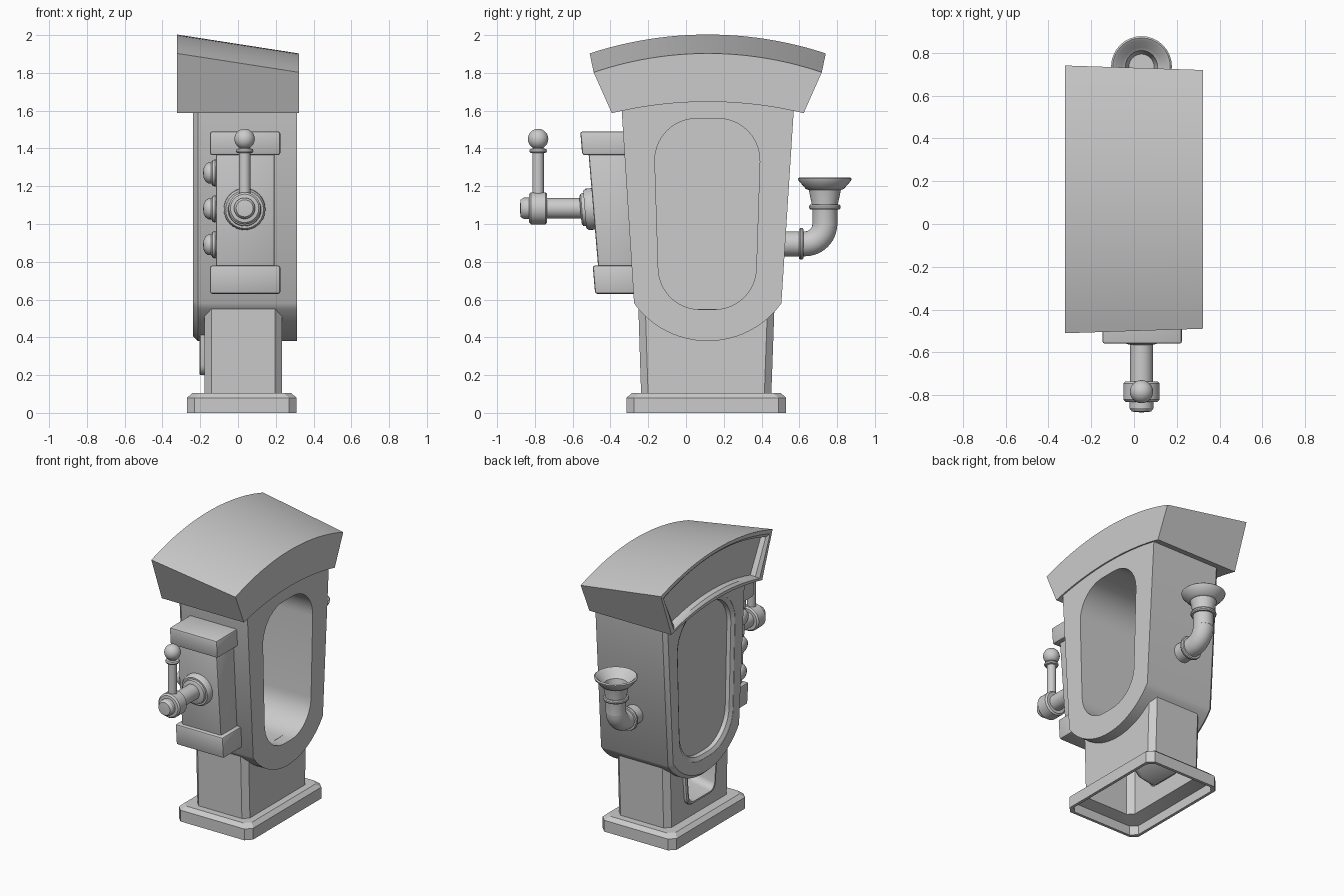
import bpy, bmesh
from math import sin, cos, tan, pi, sqrt, atan2
from mathutils import Vector

if "Cube" in bpy.data.objects:
    bpy.data.objects.remove(bpy.data.objects["Cube"])

CY = 0.115   # centre line of the cabinet in y
LX = 0.035   # centre line of the lever and horn in x


def loft(name, loops, caps=(True, True), ring=False, bevel=0, angle=0.6):
    """Skin a list of equal-length point loops."""
    bm = bmesh.new()
    rows = [[bm.verts.new(p) for p in lp] for lp in loops]
    n = len(rows[0])
    for a, b in zip(rows, rows[1:] + rows[:1] if ring else rows[1:]):
        for i in range(n):
            bm.faces.new((a[i], a[(i + 1) % n], b[(i + 1) % n], b[i]))
    if not ring:
        for row, cap in ((rows[0], caps[0]), (rows[-1], caps[1])):
            if cap:
                bm.faces.new(row)
    bmesh.ops.remove_doubles(bm, verts=bm.verts, dist=1e-5)
    bmesh.ops.recalc_face_normals(bm, faces=bm.faces)
    me = bpy.data.meshes.new(name)
    bm.to_mesh(me)
    bm.free()
    ob = bpy.data.objects.new(name, me)
    bpy.context.collection.objects.link(ob)
    bpy.ops.object.select_all(action='DESELECT')
    bpy.context.view_layer.objects.active = ob
    ob.select_set(True)
    if bevel:
        m = ob.modifiers.new("bevel", 'BEVEL')
        m.width, m.segments = bevel, 2
        bpy.ops.object.modifier_apply(modifier=m.name)
    bpy.ops.object.shade_smooth_by_angle(angle=angle)
    return ob


def cut(ob, cutter):
    m = ob.modifiers.new("cut", 'BOOLEAN')
    m.operation, m.object, m.solver = 'DIFFERENCE', cutter, 'EXACT'
    bpy.ops.object.select_all(action='DESELECT')
    bpy.context.view_layer.objects.active = ob
    ob.select_set(True)
    bpy.ops.object.modifier_apply(modifier=m.name)
    bpy.data.objects.remove(cutter)
    bpy.ops.object.shade_smooth_by_angle(angle=0.6)


def circle(c, axis, r, n=32):
    axis = Vector(axis).normalized()
    u = axis.orthogonal().normalized()
    v = axis.cross(u)
    return [Vector(c) + r * (cos(2 * pi * i / n) * u + sin(2 * pi * i / n) * v) for i in range(n)]


def lathe(name, origin, axis, profile, n=32):
    a = Vector(axis).normalized()
    return loft(name, [circle(Vector(origin) + a * h, a, r, n) for r, h in profile])


def arc(half, z, sag, n=24):
    """Circular arc in (y, z) from +half to -half, bulging by sag."""
    R = (half * half + sag * sag) / (2 * abs(sag))
    s = 1 if sag > 0 else -1
    t = atan2(half, R - abs(sag))
    return [(CY + R * sin(t - 2 * t * i / n),
             z + s * (R * cos(t - 2 * t * i / n) - sqrt(R * R - half * half))) for i in range(n + 1)]


def rounded(pts, radii, seg=10):
    """Round the corners of a convex polygon."""
    out = []
    for i, (p, r) in enumerate(zip(pts, radii)):
        p = Vector(p)
        a = (Vector(pts[i - 1]) - p).normalized()
        b = (Vector(pts[(i + 1) % len(pts)]) - p).normalized()
        half = a.angle(b) / 2
        c = p + (a + b).normalized() * (r / sin(half))
        s, e = p + a * (r / tan(half)) - c, p + b * (r / tan(half)) - c
        w = s.angle(e)
        for k in range(seg + 1):
            f = k / seg
            out.append(tuple(c + s * (sin(w - w * f) / sin(w)) + e * (sin(w * f) / sin(w))))
    return out


def at_x(loop, x, d=0.0):
    """Place a (y, z) loop at x, grown outward by d."""
    ys, zs = [p[0] for p in loop], [p[1] for p in loop]
    cy, cz = (max(ys) + min(ys)) / 2, (max(zs) + min(zs)) / 2
    fy, fz = 1 + d / (max(ys) - cy), 1 + d / (max(zs) - cz)
    return [(x, cy + (y - cy) * fy, cz + (z - cz) * fz) for y, z in loop]


def rect(x0, x1, y0, y1, z, c=0.0, d=0.0):
    """Rectangle at height z with chamfered corners, grown by d."""
    x0, x1, y0, y1 = x0 - d, x1 + d, y0 - d, y1 + d
    if not c:
        return [(x0, y0, z), (x1, y0, z), (x1, y1, z), (x0, y1, z)]
    return [(x0 + c, y0, z), (x1 - c, y0, z), (x1, y0 + c, z), (x1, y1 - c, z),
            (x1 - c, y1, z), (x0 + c, y1, z), (x0, y1 - c, z), (x0, y0 + c, z)]


# cabinet: tapered, round-bottomed, with a deep oval recess and a rimmed panel
outline = arc(0.39, 0.58, -0.2) + [(CY - 0.463, 1.72), (CY + 0.463, 1.72)]
cabinet = loft("cabinet", [at_x(outline, 0.312), at_x(outline, -0.212), at_x(outline, -0.238, -0.025)])
oval = rounded([(-0.172, 1.558), (-0.14, 0.548), (0.365, 0.548), (0.398, 1.558)], [0.22] * 4)
cut(cabinet, loft("recess_cutter", [at_x(oval, 0.5), at_x(oval, -0.16)]))
cut(cabinet, loft("panel_cutter", [at_x(oval, -0.3, 0.045), at_x(oval, -0.236, 0.045),
                                   at_x(oval, -0.222, 0.02), at_x(oval, -0.195, 0.015)]))


# roof: arched, sloping down to the right, framed recess on the left end
def roof_loop(x, half_top, ztop, d=0.0):
    top = arc(half_top - d * 1.3, ztop - d, 0.1)
    bottom = arc(0.508 - d * 1.3, 1.587 + d, 0.06)
    return [(x, y, z) for y, z in top + bottom[::-1]]


loft("roof", [roof_loop(0.322, 0.604, 1.803), roof_loop(-0.322, 0.625, 1.903),
              roof_loop(-0.322, 0.625, 1.903, 0.022), roof_loop(-0.305, 0.625, 1.903, 0.04),
              roof_loop(-0.27, 0.625, 1.903, 0.045)])

# hollow pedestal and stepped foot
P = (-0.178, 0.234, -0.238, 0.452)
F = (-0.27, 0.31, -0.315, 0.53)
pedestal = loft("pedestal", [
    rect(*F, 0, 0.04, -0.02), rect(*F, 0, 0.04), rect(*F, 0.08, 0.04),
    rect(*F, 0.105, 0.04, -0.028), rect(*P, 0.105, 0.037),
    rect(-0.178, 0.234, -0.252, 0.468, 0.55, 0.037),
    rect(*P, 0.55, 0.037, -0.015), rect(*P, 0.09, 0.037, -0.015),
    rect(*F, 0.065, 0.04, -0.02)], ring=True, angle=0.4)

# payout tray in the left side of the pedestal
tray = rounded([(CY - 0.18, 0.46), (CY - 0.155, 0.2), (CY + 0.155, 0.2), (CY + 0.18, 0.46)],
               [0.02, 0.06, 0.06, 0.02], 6)
cut(pedestal, loft("tray_cutter", [at_x(tray, -0.3, -0.01), at_x(tray, -0.15, -0.01)]))
shrunk = [(CY + (y - CY) * 0.8, 0.46 - (0.46 - z) * 0.6) for y, z in tray]
middle = [(CY + (y - CY) * 0.88, 0.46 - (0.46 - z) * 0.83) for y, z in tray]
loft("payout_tray", [at_x(tray, -0.165), at_x(tray, -0.198), at_x(tray, -0.205, -0.006),
                     at_x(tray, -0.205, -0.018), at_x(tray, -0.185, -0.028),
                     at_x(middle, -0.06), at_x(shrunk, 0.01),
                     at_x(shrunk, 0.01, 0.01), at_x(middle, -0.06, 0.01),
                     at_x(tray, -0.165, -0.015)], caps=(False, False))
loft("tray_back", [at_x(shrunk, 0.003), at_x(shrunk, 0.01, 0.005)])


# lever housing with top and bottom caps, leaning forward
def lean(z):
    return -0.4 - 0.0845 * z


for name, half, z0, z1, out in (("lever_housing", 0.155, 0.7, 1.43, 0),
                                ("housing_top_cap", 0.186, 1.365, 1.49, 0.034),
                                ("housing_bottom_cap", 0.186, 0.63, 0.78, 0.028)):
    loft(name, [rect(LX + 0.003 - half, LX + 0.003 + half, lean(z) - out, -0.25, z) for z in (z0, z1)],
         bevel=0.012)

# three buttons on the left of the housing
for i, z in enumerate((0.89, 1.08, 1.27)):
    lathe(f"button_{i + 1}", (-0.112, -0.345 - 0.053 * z, z), (-1, 0, 0),
          [(0.068, 0), (0.072, 0.01), (0.068, 0.022), (0.055, 0.03), (0.055, 0.045),
           (0.045, 0.06), (0.025, 0.07), (0, 0.073)], 24)

# lever: flange, shaft, hub, arm and ball
lathe("lever_flange", (LX, lean(1.08), 1.08), (0, -1, -0.0845),
      [(0.11, -0.02), (0.11, 0.03), (0.1, 0.045), (0.088, 0.045), (0.085, 0.06), (0.07, 0.068), (0, 0.068)])
lathe("lever_shaft", (LX, 0, 1.083), (0, -1, 0), [(0.054, 0.5), (0.054, 0.75)])
lathe("lever_hub", (LX, 0, 1.083), (0, -1, 0),
      [(0, 0.735), (0.075, 0.735), (0.085, 0.745), (0.085, 0.82), (0.075, 0.83), (0.056, 0.832),
       (0.056, 0.86), (0.045, 0.876), (0, 0.88)])
lathe("lever_arm", (LX, -0.783, 0), (0, 0, 1),
      [(0.03, 1.13), (0.03, 1.375), (0.043, 1.378), (0.047, 1.387), (0.043, 1.397), (0.028, 1.4), (0.028, 1.42)])
lathe("lever_ball", (LX, -0.783, 1.45), (0, 0, 1),
      [(0.054 * sin(pi * i / 14), -0.054 * cos(pi * i / 14)) for i in range(15)])

# horn: elbow pipe, two rings and a flared bell
C = Vector((LX, 0.63, 1.0))
elbow = []
for i in range(9):
    t = pi / 2 * i / 8
    x, w = Vector((1, 0, 0)), Vector((0, sin(t), -cos(t)))
    elbow.append([C + 0.105 * w + 0.066 * (cos(2 * pi * k / 32) * x + sin(2 * pi * k / 32) * w)
                  for k in range(32)])
elbow.insert(0, [p - Vector((0, 0.13, 0)) for p in elbow[0]])
loft("horn_elbow", elbow)
ring = [(0.06, -0.012), (0.078, -0.012), (0.083, -0.005), (0.083, 0.005), (0.078, 0.012), (0.06, 0.012)]
lathe("horn_ring_back", (LX, 0.61, 0.895), (0, 1, 0), ring)
lathe("horn_ring_top", (LX, 0.735, 1.09), (0, 0, 1), ring)
lathe("horn_bell", (LX, 0.735, 0), (0, 0, 1),
      [(0.066, 0.99), (0.066, 1.09), (0.085, 1.18), (0.1, 1.185), (0.138, 1.228), (0.142, 1.24),
       (0.134, 1.247), (0.122, 1.24), (0.09, 1.2), (0.075, 1.19), (0.058, 1.1), (0, 1.1)])
